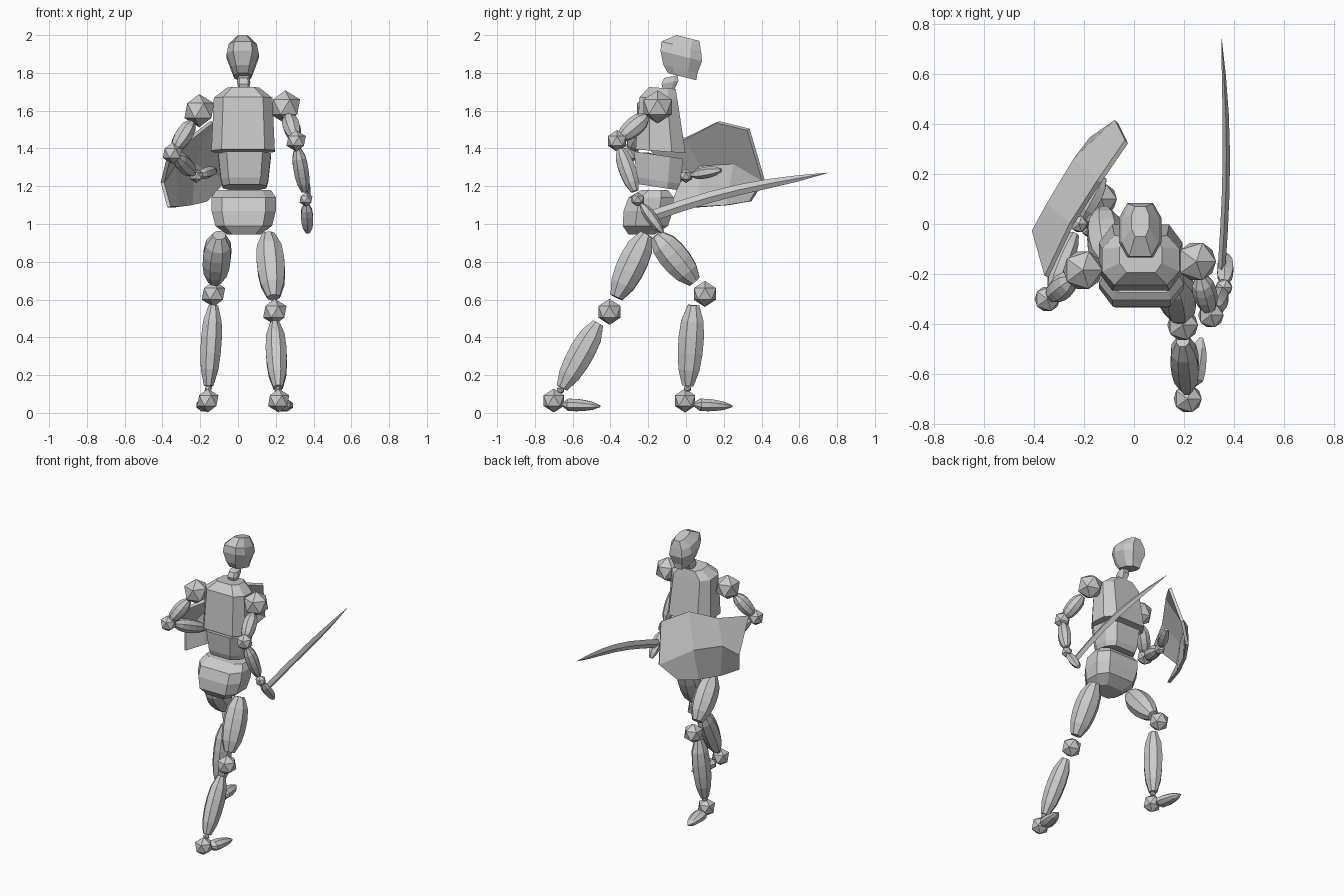
import bpy
import bmesh
import math
from mathutils import Vector

cube = bpy.data.objects.get("Cube")
if cube:
    bpy.data.objects.remove(cube, do_unlink=True)

grey = bpy.data.materials.new("plain_grey")
grey.use_nodes = True
grey.diffuse_color = (0.6, 0.6, 0.6, 1)
shader = grey.node_tree.nodes["Principled BSDF"]
shader.inputs["Base Color"].default_value = grey.diffuse_color


def finish(name, bm):
    bmesh.ops.recalc_face_normals(bm, faces=bm.faces)
    mesh = bpy.data.meshes.new(name)
    bm.to_mesh(mesh)
    bm.free()
    mesh.materials.append(grey)
    obj = bpy.data.objects.new(name, mesh)
    bpy.context.scene.collection.objects.link(obj)
    return obj


def loft(name, rings):
    """Join rings of points with quads and cap both ends."""
    bm = bmesh.new()
    loops = [[bm.verts.new(point) for point in ring] for ring in rings]
    count = len(loops[0])
    for lower, upper in zip(loops, loops[1:]):
        for i in range(count):
            j = (i + 1) % count
            bm.faces.new((lower[i], lower[j], upper[j], upper[i]))
    bm.faces.new(loops[0])
    bm.faces.new(loops[-1])
    return finish(name, bm)


def block(name, x, levels, slope, flat=0.68, side=0.45):
    """Stack of chamfered rectangles: (y, z, half width, half depth)."""
    half = [(1, -side), (1, side), (flat, 1), (-flat, 1)]
    outline = half + [(-u, -v) for u, v in half]
    rings = []
    for y, z, width, depth in levels:
        rings.append([(x + u * width, y + v * depth, z + slope * v * depth)
                      for u, v in outline])
    loft(name, rings)


def spindle(name, start, end, wide, deep, blunt=0.45, lean=0.9, sides=8, steps=5):
    """Faceted limb that swells between two blunt ends."""
    direction = (end - start).normalized()
    steep = abs(direction.z) > 0.5
    reference = Vector((0, 1, 0)) if steep else Vector((0, 0, 1))
    across = reference.cross(direction).normalized()
    up = direction.cross(across)
    rings = []
    for step in range(steps + 1):
        t = step / steps
        swell = max(math.sin(math.pi * t ** lean), 0) ** 0.6
        scale = blunt + (1 - blunt) * swell
        ring = []
        for i in range(sides):
            angle = math.tau * (i + 0.5) / sides
            ring.append(start.lerp(end, t) + across * wide * scale * math.cos(angle)
                        + up * deep * scale * math.sin(angle))
        rings.append(ring)
    loft(name, rings)


def ball(name, centre, radius):
    bm = bmesh.new()
    bmesh.ops.create_icosphere(bm, subdivisions=1, radius=radius)
    bmesh.ops.translate(bm, verts=bm.verts, vec=centre)
    finish(name, bm)


def toward(start, end, distance):
    return start + (end - start).normalized() * distance


# Head, neck and trunk
block("head", 0.025, [(-0.02, 1.78, 0.045, 0.075), (-0.03, 1.82, 0.06, 0.09),
                      (-0.025, 1.89, 0.085, 0.11), (-0.025, 1.94, 0.075, 0.105),
                      (0.01, 1.985, 0.035, 0.06)], slope=-0.25, flat=0.6)
block("neck", 0.03, [(-0.09, 1.71, 0.025, 0.03), (-0.085, 1.75, 0.035, 0.045),
                     (-0.08, 1.78, 0.03, 0.035)], slope=0.2)
block("chest", 0.027, [(-0.135, 1.385, 0.168, 0.132), (-0.145, 1.665, 0.155, 0.1),
                       (-0.125, 1.72, 0.085, 0.07)], slope=-0.07)
block("abdomen", 0.035, [(-0.148, 1.195, 0.115, 0.1), (-0.146, 1.23, 0.125, 0.115),
                         (-0.145, 1.365, 0.14, 0.13)], slope=-0.15)
block("pelvis", 0.03, [(-0.235, 0.945, 0.09, 0.07), (-0.215, 0.99, 0.15, 0.12),
                       (-0.2, 1.07, 0.17, 0.13), (-0.185, 1.14, 0.17, 0.12),
                       (-0.165, 1.18, 0.145, 0.07)], slope=0)


def build_leg(side, *joints):
    hip, knee, ankle, toe = map(Vector, joints)
    spindle(side + "_thigh", hip, toward(knee, hip, 0.085), 0.08, 0.083)
    ball(side + "_knee", knee, 0.069)
    shin_top = knee + Vector((0, -0.06, -0.06))
    shin_end = toward(ankle, knee, 0.08)
    spindle(side + "_shin", shin_top, shin_end, 0.06, 0.073)
    ball(side + "_ankle_pin", toward(ankle, knee, 0.065), 0.022)
    ball(side + "_ankle", ankle, 0.063)
    heel = toward(ankle, toe, 0.04) - Vector((0, 0, 0.015))
    spindle(side + "_foot", heel, toe, 0.05, 0.036, blunt=0.15, lean=0.6)


def build_arm(side, *joints):
    shoulder, elbow, wrist, fingertip = map(Vector, joints)
    ball(side + "_shoulder", shoulder, 0.088)
    spindle(side + "_upper_arm", shoulder.lerp(elbow, 0.28), elbow.lerp(shoulder, 0.08),
            0.048, 0.052)
    ball(side + "_elbow", elbow, 0.057)
    spindle(side + "_forearm", elbow.lerp(wrist, 0.14), wrist.lerp(elbow, 0.14),
            0.043, 0.048)
    ball(side + "_wrist", wrist, 0.038)
    spindle(side + "_hand", toward(wrist, fingertip, 0.03), fingertip,
            0.037, 0.031, blunt=0.35, sides=6)


# Legs: hip, knee, ankle, toe
build_leg("left", (0.16, -0.21, 0.945), (0.195, -0.405, 0.535),
          (0.215, -0.7, 0.065), (0.27, -0.455, 0.035))
build_leg("right", (-0.1, -0.16, 0.94), (-0.13, 0.1, 0.63),
          (-0.16, -0.005, 0.065), (-0.19, 0.245, 0.035))

# Arms: shoulder, elbow, wrist, fingertip
build_arm("left", (0.25, -0.15, 1.62), (0.308, -0.365, 1.44),
          (0.36, -0.255, 1.13), (0.37, -0.125, 0.955))
build_arm("right", (-0.205, -0.185, 1.6), (-0.347, -0.3, 1.375),
          (-0.22, 0, 1.255), (-0.12, 0.185, 1.285))

# Curved sword with a diamond section
blade = []
for step in range(7):
    t = step / 6
    x = 0.35 + 0.02 * math.sin(math.pi * t)
    y = -0.19 + 0.94 * t
    z = 1.04 + 0.245 * t + 0.02 * math.sin(1.25 * math.pi * t)
    half = 0.03 * (1 - t ** 4) + 0.001
    blade.append([(x - half / 2, y, z), (x, y, z + half),
                  (x + half / 2, y, z), (x, y, z - half)])
loft("sword_blade", blade)

# Bent shield: top, middle and bottom rows running back to front
rows = [
    [(-0.35, -0.21, 1.42), (-0.25, 0, 1.455), (-0.14, 0.17, 1.54), (-0.03, 0.33, 1.5)],
    [(-0.4, -0.03, 1.22), (-0.34, 0.08, 1.31), (-0.235, 0.255, 1.32), (-0.07, 0.41, 1.23)],
    [(-0.365, -0.08, 1.09), (-0.32, 0.07, 1.09), (-0.25, 0.22, 1.1), (-0.17, 0.34, 1.12)],
]
sheet = bmesh.new()
grid = [[sheet.verts.new(point) for point in row] for row in rows]
for upper, lower in zip(grid, grid[1:]):
    for i in range(len(upper) - 1):
        sheet.faces.new((upper[i], upper[i + 1], lower[i + 1], lower[i]))
shield = finish("shield", sheet)
rim = shield.modifiers.new("thickness", "SOLIDIFY")
rim.thickness = 0.02
rim.offset = 0
